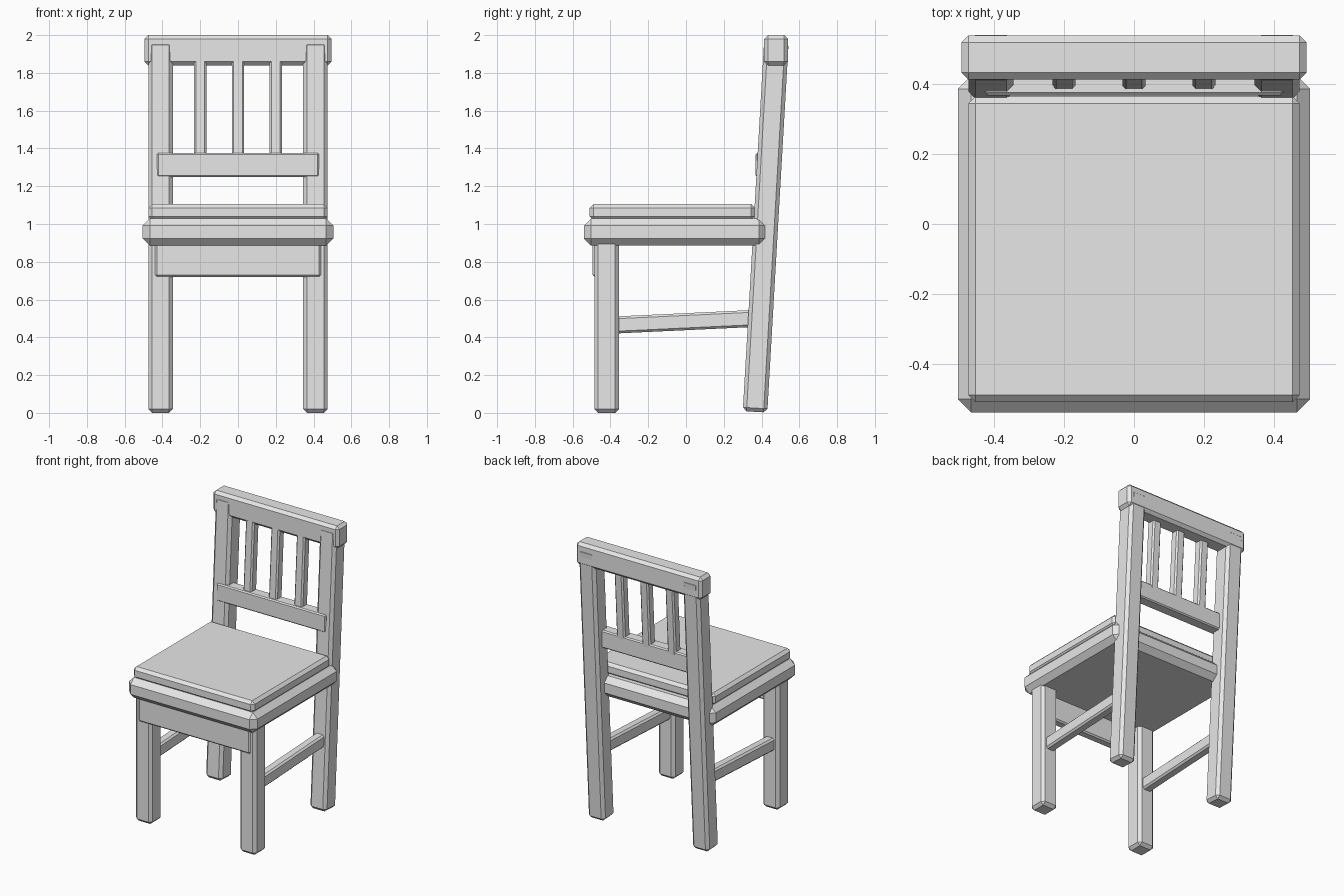
import bpy
from math import radians
from mathutils import Vector

cube = bpy.data.objects.get("Cube")
if cube:
    bpy.data.objects.remove(cube, do_unlink=True)

# One pale grey paint for the whole chair
GREY = (0.8, 0.8, 0.8, 1.0)
paint = bpy.data.materials.new("pale_grey")
paint.use_nodes = True
paint.diffuse_color = GREY
paint.node_tree.nodes["Principled BSDF"].inputs["Base Color"].default_value = GREY


def block(name, lo, hi, chamfer, tilt=0.0):
    """Chamfered box between two corners, tilted about x at its centre."""
    lo, hi = Vector(lo), Vector(hi)
    bpy.ops.mesh.primitive_cube_add(size=1, location=(lo + hi) / 2)
    ob = bpy.context.object
    ob.name = name
    ob.scale = hi - lo
    bpy.ops.object.transform_apply(location=False, rotation=False, scale=True)
    ob.rotation_euler.x = radians(tilt)
    bevel = ob.modifiers.new("chamfer", "BEVEL")
    bevel.width = chamfer
    bevel.segments = 1
    ob.data.materials.append(paint)
    return ob


LEAN = -3.3

# Seat
block("seat_frame", (-0.505, -0.54, 0.885), (0.505, 0.425, 1.03), 0.038)
block("seat_pad", (-0.475, -0.51, 1.02), (0.475, 0.365, 1.105), 0.02)
block("front_apron", (-0.44, -0.494, 0.72), (0.44, -0.43, 0.92), 0.01)

# Legs, back posts and side stretchers
for side, s in (("right", -1), ("left", 1)):
    x0, x1 = sorted((s * 0.345, s * 0.475))
    block(f"{side}_front_leg", (x0, -0.485, 0), (x1, -0.355, 0.92), 0.02)
    block(f"{side}_back_post", (x0, 0.357, 0.004), (x1, 0.487, 1.966), 0.02, LEAN)
    x0, x1 = sorted((s * 0.375, s * 0.445))
    block(f"{side}_stretcher", (x0, -0.40, 0.437), (x1, 0.36, 0.527), 0.012, 2.7)

# Back rails
block("top_rail", (-0.495, 0.414, 1.84), (0.495, 0.54, 2.0), 0.02)
block("lower_back_rail", (-0.43, 0.369, 1.25), (0.43, 0.45, 1.375), 0.008)

# Back slats
for i, x in enumerate((-0.2, 0, 0.2)):
    block(f"back_slat_{i + 1}", (x - 0.033, 0.400, 1.32),
          (x + 0.033, 0.465, 1.90), 0.01, LEAN)
